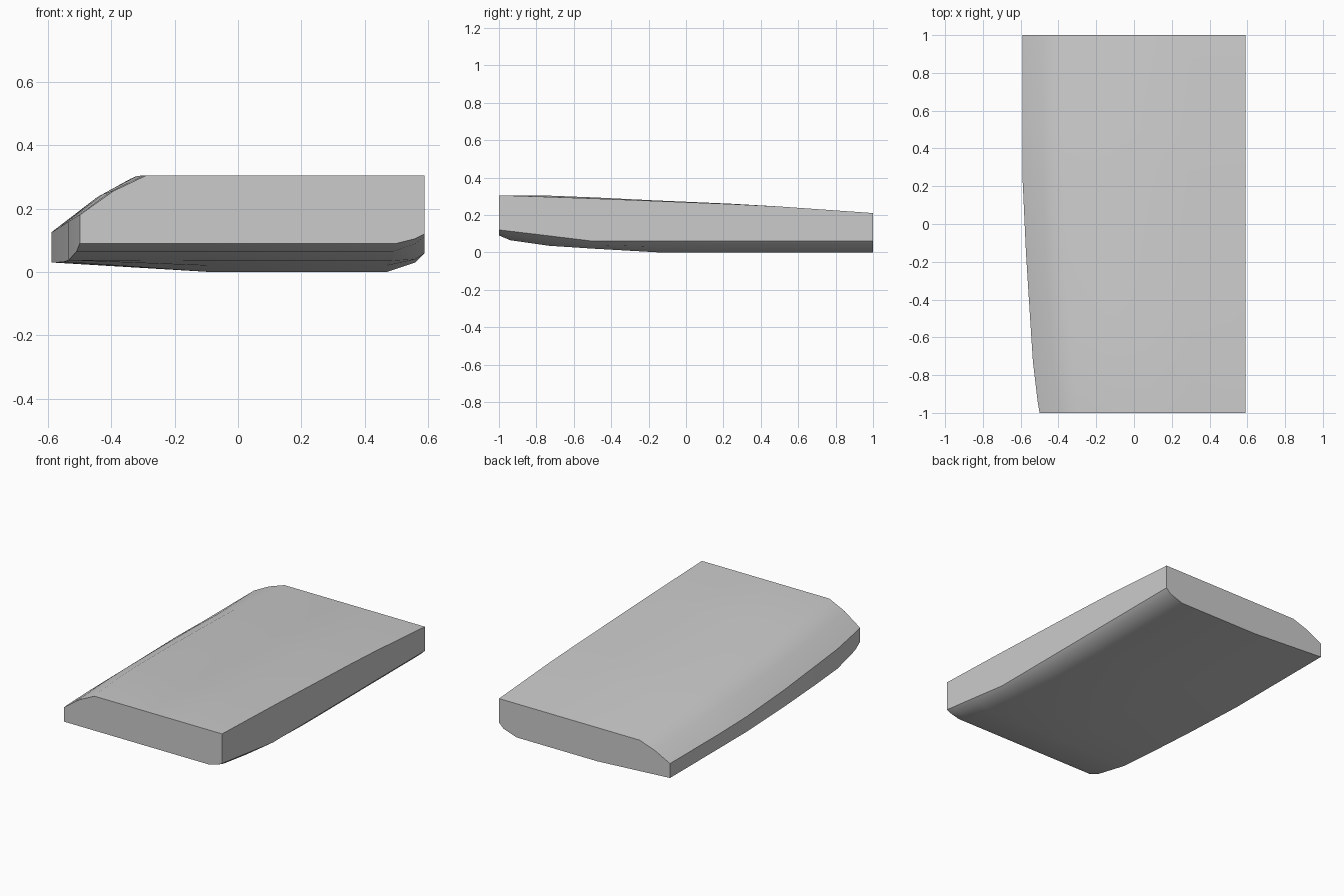
import bpy
import bmesh

cube = bpy.data.objects.get("Cube")
if cube:
    bpy.data.objects.remove(cube, do_unlink=True)

# Plain grey finish
grey = bpy.data.materials.new("plain_grey")
grey.use_nodes = True
colour = (0.6, 0.6, 0.6, 1)
grey.diffuse_color = colour
grey.node_tree.nodes["Principled BSDF"].inputs["Base Color"].default_value = colour


def section(y, left, left_low, left_high, bend, crown, top, floor, chine, corner):
    """Cross-section of the panel at one station, counter-clockwise from the left edge."""
    drop = crown - left_high
    lift = chine - floor
    return [(x, y, z) for x, z in (
        (left, left_low), (-0.09, floor), (corner, floor),
        (0.56, floor + lift * 0.5), (0.59, chine), (0.59, top),
        (0.3, crown), (bend, crown),
        ((left + bend) / 2, left_high + drop * 0.6), (left, left_high))]


# Stations from front to back
sections = [section(*s) for s in (
    (-1, -0.5, 0.09, 0.18, -0.29, 0.305, 0.305, 0.09, 0.12, 0.5),
    (-0.94, -0.51, 0.065, 0.175, -0.3, 0.305, 0.303, 0.065, 0.113, 0.49),
    (-0.73, -0.535, 0.037, 0.16, -0.32, 0.303, 0.296, 0.035, 0.088, 0.48),
    (-0.5, -0.55, 0.032, 0.15, -0.34, 0.294, 0.288, 0.02, 0.06, 0.47),
    (-0.15, -0.572, 0.03, 0.135, -0.36, 0.277, 0.274, 0, 0.06, 0.47),
    (0.24, -0.59, 0.03, 0.125, -0.37, 0.26, 0.258, 0, 0.06, 0.47),
    (0.5, -0.59, 0.03, 0.12, -0.38, 0.245, 0.245, 0, 0.06, 0.47),
    (1, -0.59, 0.03, 0.12, -0.38, 0.21, 0.21, 0, 0.06, 0.47))]

# Curved panel: loft the stations and close both ends
bm = bmesh.new()
rings = [[bm.verts.new(p) for p in ring] for ring in sections]
for a, b in zip(rings, rings[1:]):
    for i in range(len(a)):
        j = (i + 1) % len(a)
        bm.faces.new((a[i], b[i], b[j], a[j]))
bm.faces.new(rings[0])
bm.faces.new(rings[-1][::-1])
bmesh.ops.recalc_face_normals(bm, faces=bm.faces)
mesh = bpy.data.meshes.new("curved_panel")
bm.to_mesh(mesh)
bm.free()
mesh.materials.append(grey)
panel = bpy.data.objects.new("curved_panel", mesh)
bpy.context.collection.objects.link(panel)

# Smooth skin with crisp rims
bpy.ops.object.select_all(action="DESELECT")
panel.select_set(True)
bpy.context.view_layer.objects.active = panel
bpy.ops.object.shade_smooth_by_angle(angle=0.65)
